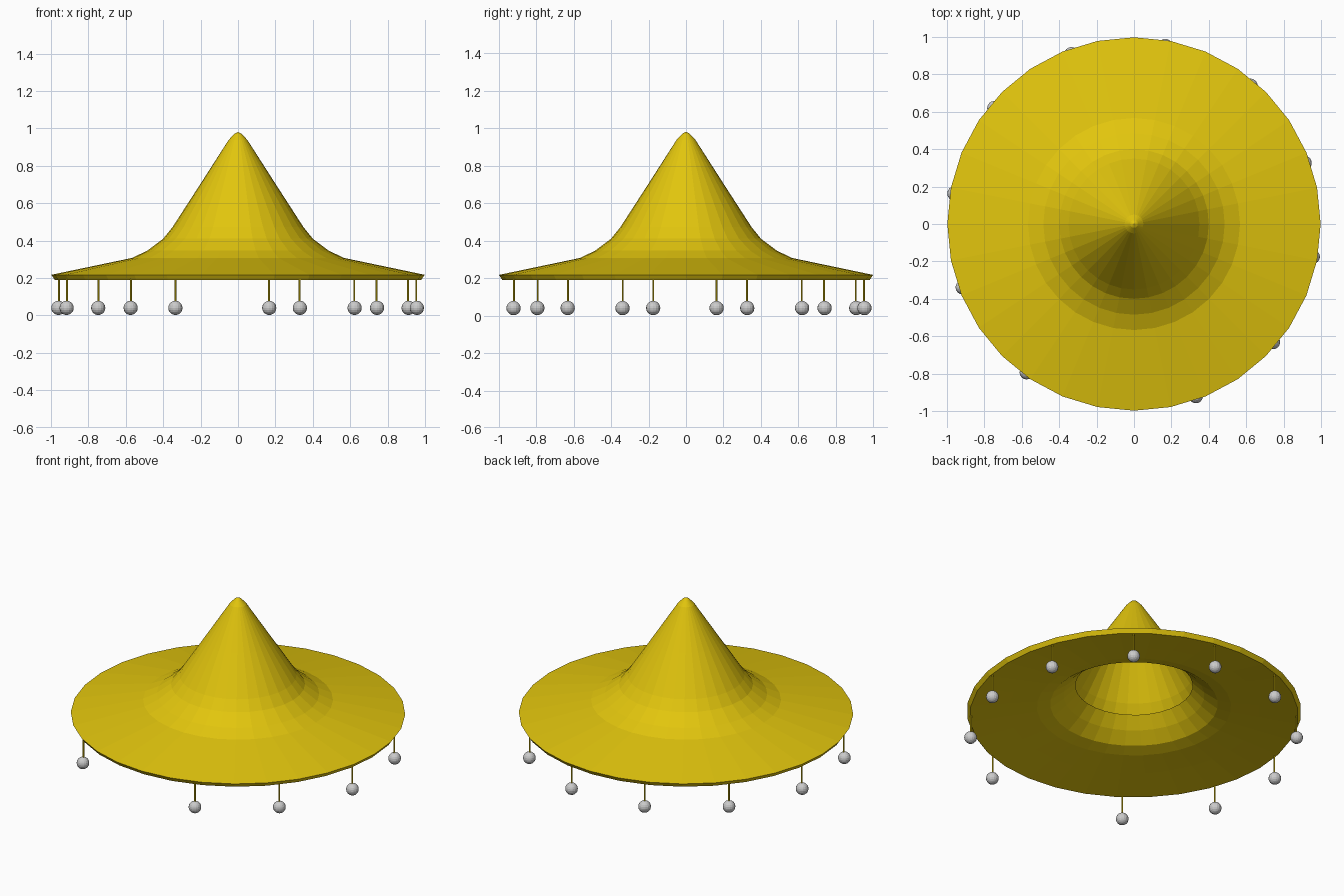
import bpy, bmesh, math

if "Cube" in bpy.data.objects:
    bpy.data.objects.remove(bpy.data.objects["Cube"])

SIDES = 32


def material(name, rgb):
    m = bpy.data.materials.new(name)
    m.diffuse_color = (*rgb, 1)
    m.use_nodes = True
    m.node_tree.nodes["Principled BSDF"].inputs["Base Color"].default_value = m.diffuse_color
    return m


def lathe(name, profile, mat):
    """Revolve (radius, z) points about the z axis; radius 0 makes a pole."""
    bm = bmesh.new()
    rings = []
    for r, z in profile:
        if r == 0:
            rings.append([bm.verts.new((0, 0, z))] * SIDES)
        else:
            rings.append([bm.verts.new((r * math.cos(2 * math.pi * i / SIDES),
                                        r * math.sin(2 * math.pi * i / SIDES), z))
                          for i in range(SIDES)])
    for a, b in zip(rings, rings[1:]):
        for i in range(SIDES):
            j = (i + 1) % SIDES
            corners = list(dict.fromkeys((a[i], b[i], b[j], a[j])))
            bm.faces.new(corners)
    mesh = bpy.data.meshes.new(name)
    bm.to_mesh(mesh)
    bm.free()
    obj = bpy.data.objects.new(name, mesh)
    bpy.context.collection.objects.link(obj)
    mesh.materials.append(mat)
    return obj


yellow = material("yellow_felt", (0.76, 0.56, 0.004))

# Hat: cone crown flaring into the brim, rim edge, then the underside up to the head opening
lathe("hat", [(0, 0.981), (0.02, 0.970), (0.05, 0.938), (0.20, 0.704), (0.35, 0.472),
              (0.40, 0.41), (0.485, 0.346), (0.567, 0.307), (0.998, 0.217),
              (0.980, 0.190), (0.75, 0.224), (0.58, 0.248), (0.50, 0.268),
              (0.42, 0.327), (0.35, 0.395)], yellow)

# Grey bobbles on cords around the rim, one position left out at the front
angles = [20 + 30 * i for i in range(7)] + [234, 290, 320, 350]
for n, deg in enumerate(angles):
    a = math.radians(deg)
    x, y = 0.973 * math.cos(a) - 0.002, 0.973 * math.sin(a) - 0.006
    bpy.ops.mesh.primitive_uv_sphere_add(segments=16, ring_count=10, radius=0.038,
                                         location=(x, y, 0.04))
    bpy.context.object.name = f"bobble_{n + 1}"
    bpy.ops.mesh.primitive_cylinder_add(vertices=8, radius=0.005, depth=0.15,
                                        location=(x * 0.997, y * 0.997, 0.13))
    cord = bpy.context.object
    cord.name = f"cord_{n + 1}"
    cord.data.materials.append(yellow)
